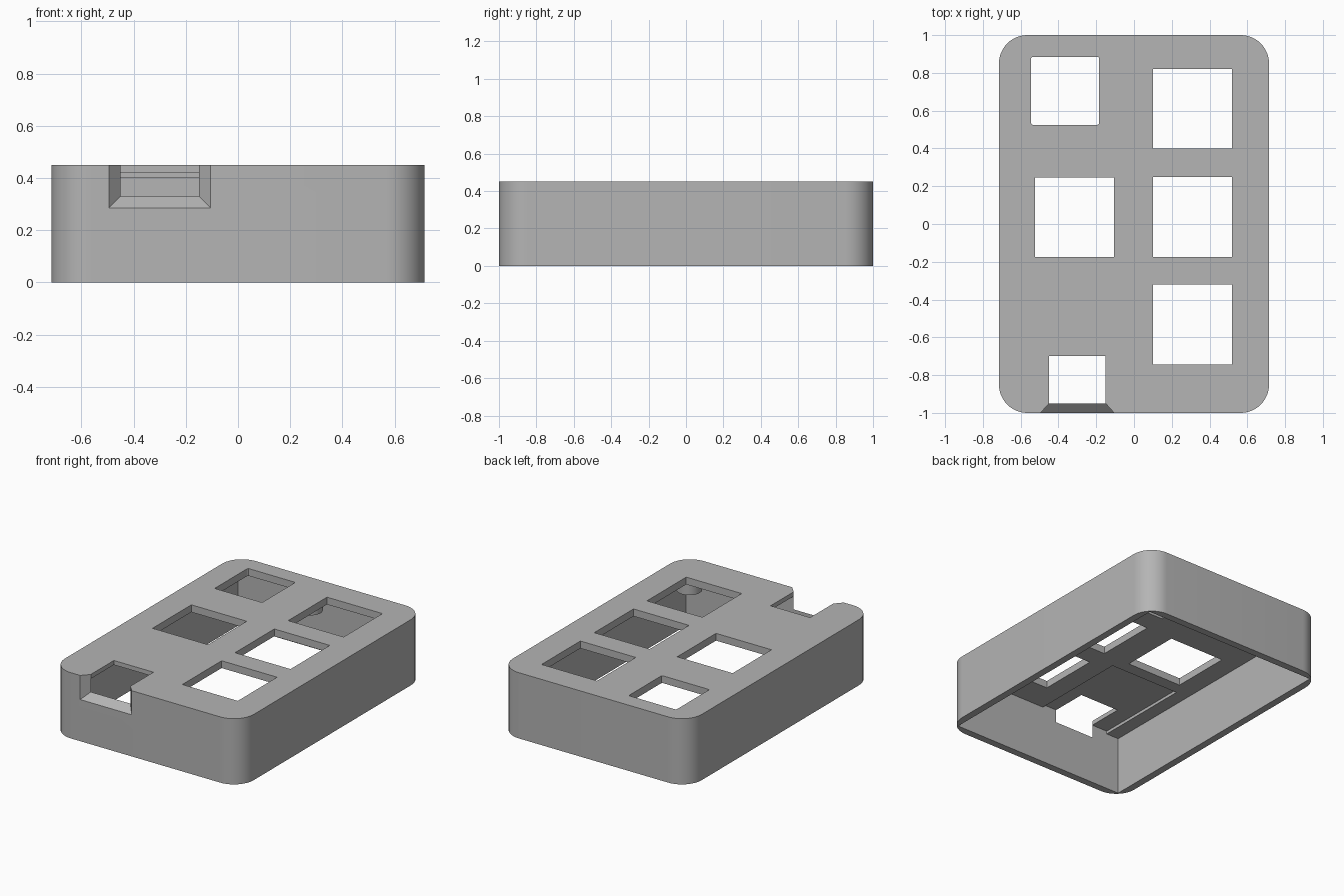
import bpy
import bmesh
import math

default = bpy.data.objects.get("Cube")
if default:
    bpy.data.objects.remove(default, do_unlink=True)

grey = bpy.data.materials.new("light_grey_plastic")
grey.use_nodes = True
COLOUR = (0.46, 0.46, 0.46, 1)
grey.diffuse_color = COLOUR
grey.node_tree.nodes["Principled BSDF"].inputs["Base Color"].default_value = COLOUR

HEIGHT, CEILING, WALL = 0.45, 0.40, 0.05
HALF_X, HALF_Y = 0.715, 1.0


def prism(name, outline, z0, z1):
    """Vertical solid from a counter-clockwise outline."""
    bm = bmesh.new()
    face = bm.faces.new([bm.verts.new((x, y, z0)) for x, y in outline])
    new = bmesh.ops.extrude_face_region(bm, geom=[face])["geom"]
    for v in new:
        if isinstance(v, bmesh.types.BMVert):
            v.co.z = z1
    bmesh.ops.recalc_face_normals(bm, faces=bm.faces)
    mesh = bpy.data.meshes.new(name)
    bm.to_mesh(mesh)
    bm.free()
    mesh.materials.append(grey)
    obj = bpy.data.objects.new(name, mesh)
    bpy.context.collection.objects.link(obj)
    return obj


def rectangle(x0, x1, y0, y1, radius=0, steps=12):
    if not radius:
        return [(x0, y0), (x1, y0), (x1, y1), (x0, y1)]
    centres = [(x1 - radius, y1 - radius), (x0 + radius, y1 - radius),
               (x0 + radius, y0 + radius), (x1 - radius, y0 + radius)]
    return [(cx + radius * math.cos(a), cy + radius * math.sin(a))
            for q, (cx, cy) in enumerate(centres)
            for a in [math.pi / 2 * (q + i / steps) for i in range(steps + 1)]]


def circle(cx, cy, radius, sides=32):
    return [(cx + radius * math.cos(math.tau * i / sides),
             cy + radius * math.sin(math.tau * i / sides)) for i in range(sides)]


def combine(target, tool, operation):
    """Apply a boolean and discard the tool."""
    tool.hide_render = True
    mod = target.modifiers.new("cut", "BOOLEAN")
    mod.operation, mod.solver, mod.object = operation, "EXACT", tool
    bpy.context.view_layer.objects.active = target
    bpy.ops.object.modifier_apply(modifier=mod.name)
    bpy.data.objects.remove(tool, do_unlink=True)


# Rounded case, hollow from below with a square-cornered cavity
case = prism("case_shell", rectangle(-HALF_X, HALF_X, -HALF_Y, HALF_Y, 0.15), 0, HEIGHT)
inner = rectangle(WALL - HALF_X, HALF_X - WALL, WALL - HALF_Y, HALF_Y - WALL)
combine(case, prism("cavity", inner, -0.1, CEILING), "DIFFERENCE")

# Two short round bosses under the lid
for x, y in [(0.57, -0.85), (-0.05, 0.85)]:
    combine(case, prism("boss", circle(x, y, 0.08), 0.31, CEILING + 0.02), "UNION")

# Shallow pocket under the lid around the port
combine(case, prism("pocket", rectangle(-0.57, -0.04, WALL - HALF_Y, -0.26), 0.3, 0.42),
        "DIFFERENCE")

# Windows through the lid
windows = [
    (-0.545, -0.185, 0.525, 0.885, 0.01),
    (-0.525, -0.105, -0.175, 0.245, 0),
    (0.10, 0.52, 0.40, 0.82, 0),
    (0.10, 0.52, -0.175, 0.25, 0),
    (0.10, 0.52, -0.745, -0.32, 0),
]
for x0, x1, y0, y1, radius in windows:
    combine(case, prism("window", rectangle(x0, x1, y0, y1, radius, 3), 0.25, 0.6),
            "DIFFERENCE")

# Port notch in the front wall and lid
combine(case, prism("port", rectangle(-0.45, -0.15, -1.1, -0.70), 0.33, 0.6), "DIFFERENCE")

# Flared mouth of the port: wide at the outside, narrow at the inner wall
flare = prism("flare", rectangle(-0.54, -0.06, -1.05, -0.95), 0.24, 0.6)
for v in flare.data.vertices:
    if v.co.y > -1:
        v.co.x = -0.3 + math.copysign(0.15, v.co.x + 0.3)
        if v.co.z < 0.5:
            v.co.z = 0.33
combine(case, flare, "DIFFERENCE")

# Smooth rounded corners, sharp edges elsewhere
bpy.ops.object.select_all(action="DESELECT")
case.select_set(True)
bpy.context.view_layer.objects.active = case
bpy.ops.object.shade_smooth_by_angle(angle=math.radians(30))
